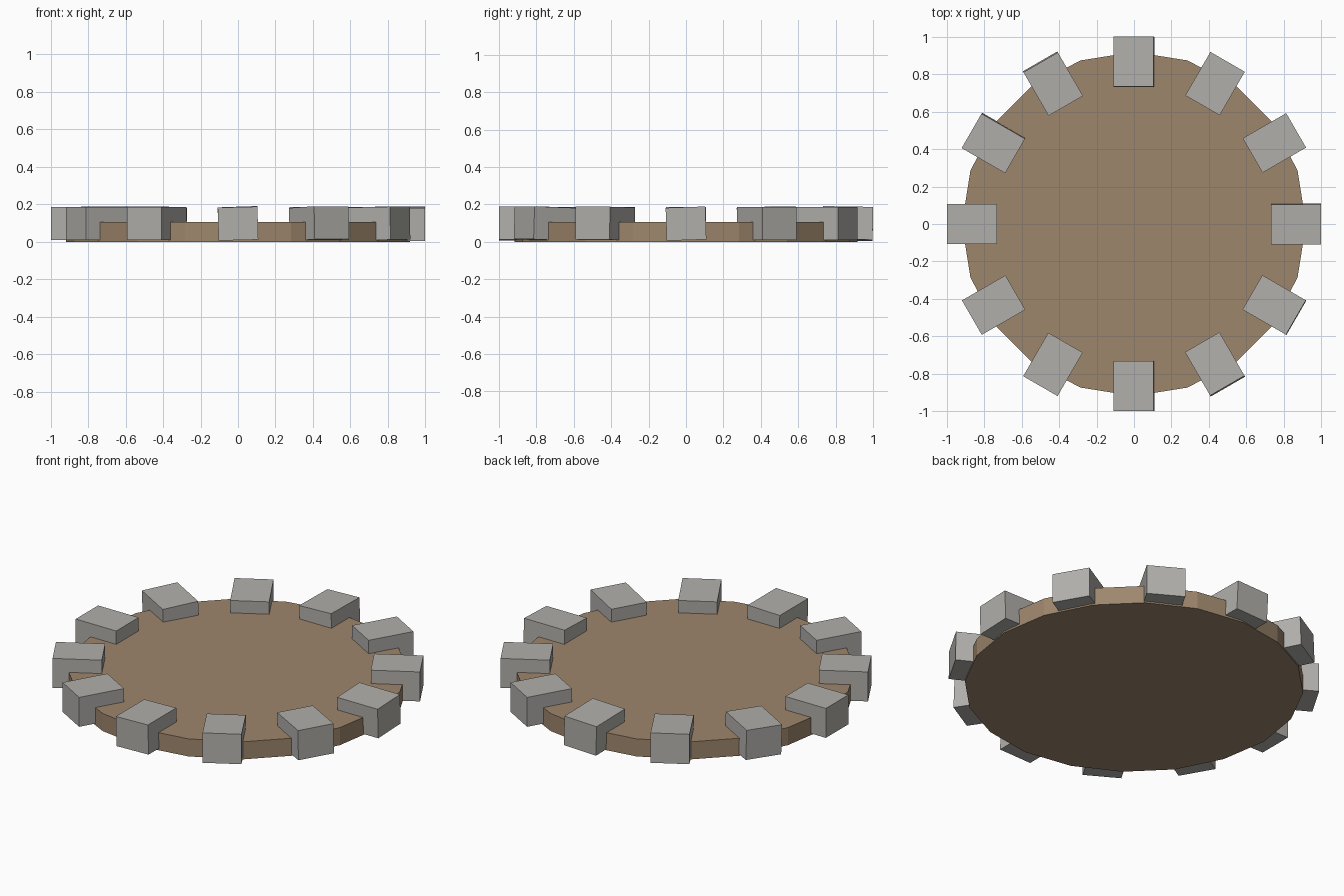
import bpy
from math import radians
from mathutils import Matrix, Vector

default = bpy.data.objects.get("Cube")
if default:
    bpy.data.objects.remove(default, do_unlink=True)


def make_material(name, rgb):
    mat = bpy.data.materials.new(name)
    mat.use_nodes = True
    colour = (*rgb, 1)
    mat.diffuse_color = colour
    bsdf = mat.node_tree.nodes["Principled BSDF"]
    bsdf.inputs["Base Color"].default_value = colour
    bsdf.inputs["Roughness"].default_value = 0.9
    return mat


stone = make_material("grey stone", (0.44, 0.43, 0.405))
earth = make_material("brown earth", (0.34, 0.24, 0.152))

# Low twenty-sided earth disc
DISC_HEIGHT = 0.105
bpy.ops.mesh.primitive_cylinder_add(vertices=20, radius=0.918, depth=DISC_HEIGHT,
                                    location=(0, 0, DISC_HEIGHT / 2))
disc = bpy.context.object
disc.name = "earth_disc"
disc.data.materials.append(earth)

# Slight hand-laid lean of some stones: index -> (sideways, outward) in degrees
leans = {0: (2, 0), 3: (-2, 1), 4: (0, -2), 5: (-2, 0), 9: (1.5, 0), 10: (0, -2), 11: (0, -1)}

# Ring of twelve stone blocks
STONES = 12
for i in range(STONES):
    side, out = leans.get(i, (0, 0))
    bpy.ops.mesh.primitive_cube_add(size=1)
    block = bpy.context.object
    block.name = f"ring_stone_{i + 1}"
    block.data.materials.append(stone)
    block.matrix_world = (
        Matrix.Rotation(radians(360 / STONES * i), 4, "Z")
        @ Matrix.Translation(Vector((0.865, 0, 0.097)))
        @ Matrix.Rotation(radians(side), 4, "X")
        @ Matrix.Rotation(radians(out), 4, "Y")
        @ Matrix.Diagonal((0.268, 0.212, 0.176, 1)))
